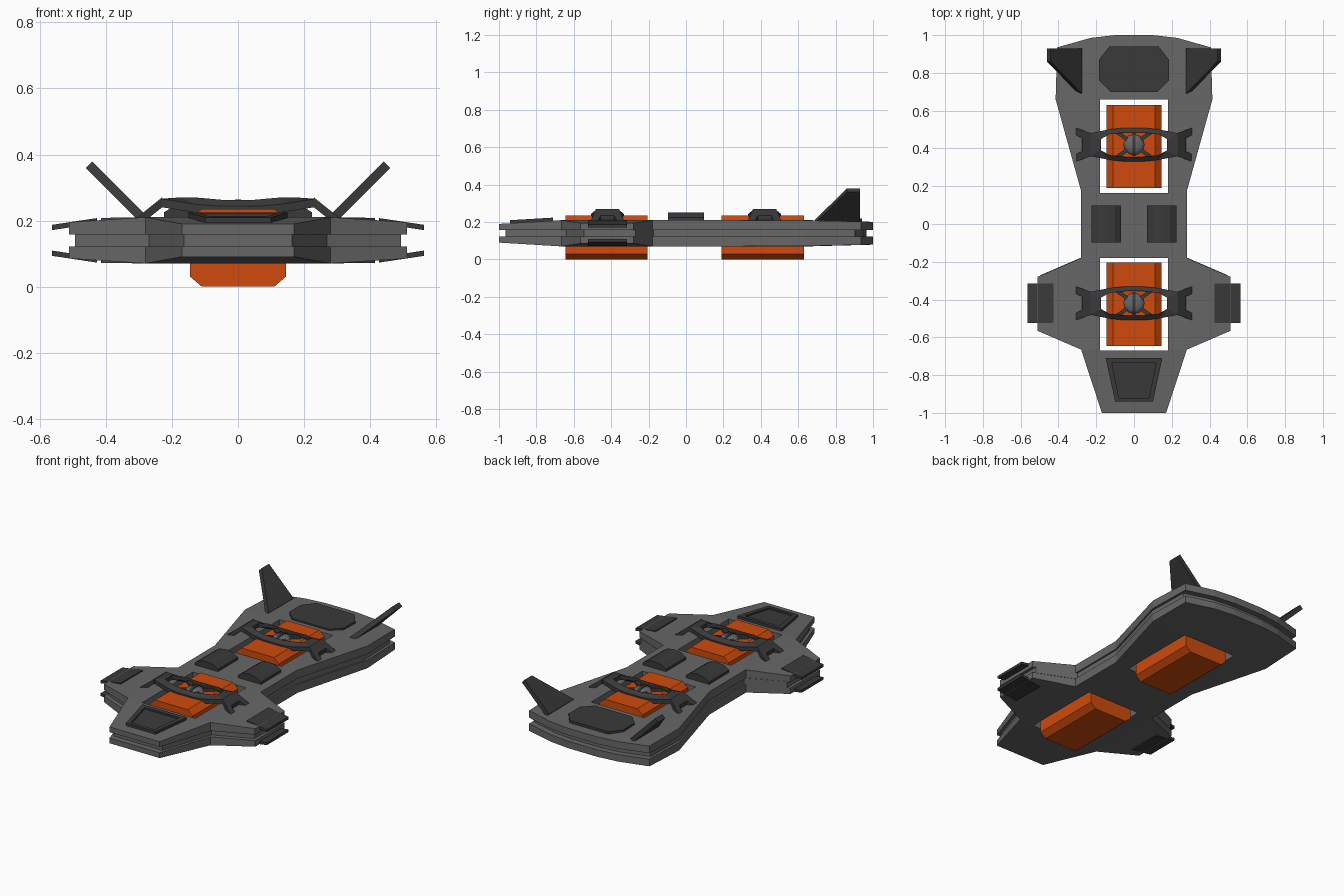
import bpy, bmesh, math

if "Cube" in bpy.data.objects:
    bpy.data.objects.remove(bpy.data.objects["Cube"])


def material(name, rgb):
    m = bpy.data.materials.new(name)
    m.diffuse_color = (*rgb, 1)
    m.use_nodes = True
    m.node_tree.nodes["Principled BSDF"].inputs["Base Color"].default_value = m.diffuse_color
    return m


GREY = material("body_grey", (0.135, 0.135, 0.135))
DARK = material("dark_grey", (0.042, 0.042, 0.042))
ORANGE = material("orange", (0.62, 0.07, 0.004))
MID = 0.14  # height of the board's symmetry plane


def mirrored(half):
    """Close a right-hand half outline by reflecting it in x."""
    return half + [(-p[0], *p[1:]) for p in reversed(half)]


def quartered(q):
    """Close a quarter outline (x > 0, y > 0, from the y axis outwards)."""
    right = q + [(x, -y) for x, y in reversed(q)]
    return mirrored(right)


def prism(name, loops, top, bottom, mat, place=lambda u, v, h: (u, v, h), mirror=False):
    """Solid between two height functions over an outline with optional holes."""
    bm = bmesh.new()
    rings, edges, heights = [], [], {}
    for loop in loops:
        a = [bm.verts.new((p[0], p[1], 0)) for p in loop]
        b = [bm.verts.new((p[0], p[1], 0)) for p in loop]
        for va, vb, p in zip(a, b, loop):
            heights[va], heights[vb] = top(p), bottom(p)
        edges += [bm.edges.new((a[i - 1], a[i])) for i in range(len(a))]
        rings.append((a, b))
    bmesh.ops.triangle_fill(bm, edges=edges, use_beauty=True, normal=(0, 0, 1))
    twin = {va: vb for a, b in rings for va, vb in zip(a, b)}
    for f in list(bm.faces):
        bm.faces.new([twin[v] for v in reversed(f.verts)])
    for a, b in rings:
        for i in range(len(a)):
            bm.faces.new((a[i - 1], a[i], b[i], b[i - 1]))
    for v, h in heights.items():
        v.co = place(v.co.x, v.co.y, h)
    bmesh.ops.recalc_face_normals(bm, faces=bm.faces)
    me = bpy.data.meshes.new(name)
    bm.to_mesh(me)
    bm.free()
    ob = bpy.data.objects.new(name, me)
    bpy.context.collection.objects.link(ob)
    me.materials.append(mat)
    if mirror:
        ob.modifiers.new("mirror", "MIRROR")
    return ob


def flat(z):
    return lambda p: z


def rect(x0, x1, y0, y1):
    return [(x0, y0), (x1, y0), (x1, y1), (x0, y1)]


# Board: two slabs with lowered tips around a recessed core (x, y, half thickness)
outline = mirrored([(0.17, -1, 0.05), (0.28, -0.665, 0.07), (0.512, -0.565, 0.055),
                    (0.512, -0.28, 0.055), (0.28, -0.18, 0.07), (0.28, 0.175, 0.07),
                    (0.415, 0.66, 0.068), (0.407, 0.935, 0.062), (0.23, 0.985, 0.061),
                    (0.10, 1.0, 0.061)])
holes = [[(x, y, 0.07) for x, y in rect(-0.18, 0.18, y0, y1)]
         for y0, y1 in ((-0.67, -0.18), (0.165, 0.66))]
for side, name in ((1, "upper_slab"), (-1, "lower_slab")):
    prism(name, [outline] + holes, lambda p: MID + side * p[2],
          flat(MID + side * 0.018), GREY)
core = [(x * 0.965, y * 0.965, h) for x, y, h in outline]
prism("core_slab", [core] + holes, flat(MID + 0.02), flat(MID - 0.02), GREY)

# Orange hover blocks, chamfered profile running along y
along_y = lambda u, v, h: (u, h, v)
block = mirrored([(0.11, 0.0), (0.145, 0.03), (0.145, 0.205), (0.11, 0.235)])
for name, y0, y1 in (("front_hover_block", -0.645, -0.205), ("rear_hover_block", 0.19, 0.63)):
    prism(name, [block], flat(y1), flat(y0), ORANGE, along_y)

# Foot bindings: oval frame, forked legs, centre knob and cross struts
frame = quartered([(0.06, 0.088), (0.13, 0.081), (0.235, 0.06)])
opening = quartered([(0.05, 0.064), (0.13, 0.055), (0.175, 0.03)])
fork = [(0.23, -0.062), (0.31, -0.09), (0.31, -0.052), (0.275, -0.036),
        (0.275, 0.036), (0.31, 0.052), (0.31, 0.09), (0.23, 0.062)]
frame_top = lambda p: 0.27 - max(0, abs(p[1]) - 0.055) * 0.8
fork_top = lambda p: 0.27 - (p[0] - 0.23) * 0.8
for end, cy in (("front", -0.42), ("rear", 0.42)):
    parts = [
        prism(end + "_binding_frame", [frame, opening], frame_top,
              lambda p: frame_top(p) - 0.025, DARK),
        prism(end + "_binding_legs", [fork], fork_top,
              lambda p: fork_top(p) - 0.03, DARK, mirror=True)]
    for ob in parts:
        ob.location.y = cy
    bpy.ops.mesh.primitive_uv_sphere_add(segments=12, ring_count=8, radius=1,
                                         location=(0, cy, 0.235))
    knob = bpy.context.object
    knob.name = end + "_binding_knob"
    knob.scale = (0.055, 0.055, 0.024)
    knob.data.materials.append(GREY)
    bpy.ops.mesh.primitive_cylinder_add(vertices=16, radius=1, depth=2,
                                        location=(0, cy, 0.235),
                                        rotation=(0, math.pi / 2, 0))
    band = bpy.context.object
    band.name = end + "_knob_band"
    band.scale = (0.028, 0.058, 0.009)
    band.data.materials.append(DARK)
    for i, (sx, sy) in enumerate(((1, 1), (-1, 1), (-1, -1), (1, -1))):
        bpy.ops.mesh.primitive_cube_add(size=1, location=(sx * 0.062, cy + sy * 0.046, 0.243),
                                        rotation=(0, 0, math.atan2(sy * 0.7, sx)))
        strut = bpy.context.object
        strut.name = f"{end}_binding_strut_{i}"
        strut.scale = (0.065, 0.02, 0.018)
        strut.data.materials.append(DARK)

# Raised arched pads on the waist
pad = [(0.068, 0.20), (0.068, 0.225), (0.10, 0.246), (0.145, 0.252), (0.19, 0.246),
       (0.224, 0.225), (0.224, 0.20)]
prism("waist_pads", [pad], flat(0.097), flat(-0.097), DARK, along_y, mirror=True)

# Rear octagonal deck panel
octagon = mirrored([(0.125, 0.70), (0.185, 0.76), (0.185, 0.87), (0.13, 0.94)])
prism("rear_deck_panel", [octagon], flat(0.218), flat(0.19), DARK)

# Front trapezoid panel following the nose slope: rim and recessed centre
slope = lambda p, lift: 0.21 + lift + (p[1] + 0.67) * 0.06
rim = mirrored([(0.10, -0.94), (0.15, -0.71)])
inner = mirrored([(0.08, -0.92), (0.117, -0.735)])
prism("nose_panel_rim", [rim, inner], lambda p: slope(p, 0.016),
      lambda p: slope(p, -0.01), DARK)
prism("nose_panel_centre", [inner], lambda p: slope(p, 0.006),
      lambda p: slope(p, -0.01), DARK)

# Tilted plates above and below the side wings
for side, name in ((1, "upper_wing_plates"), (-1, "lower_wing_plates")):
    height = lambda p, off: MID + side * (0.067 + off - (p[0] - 0.43) * 0.15)
    prism(name, [rect(0.427, 0.563, -0.525, -0.315)], lambda p: height(p, 0),
          lambda p: height(p, -0.016), DARK, mirror=True)

# Rear fins leaning outwards at 45 degrees
R = math.sqrt(0.5)
fin = [(0.0, 0.69), (0.0, 0.93), (0.235, 0.93), (0.235, 0.86)]
prism("rear_fins", [fin], flat(0.014), flat(-0.014), DARK,
      lambda s, y, h: (0.285 + R * (s - h), y, 0.203 + R * (s + h)), mirror=True)
